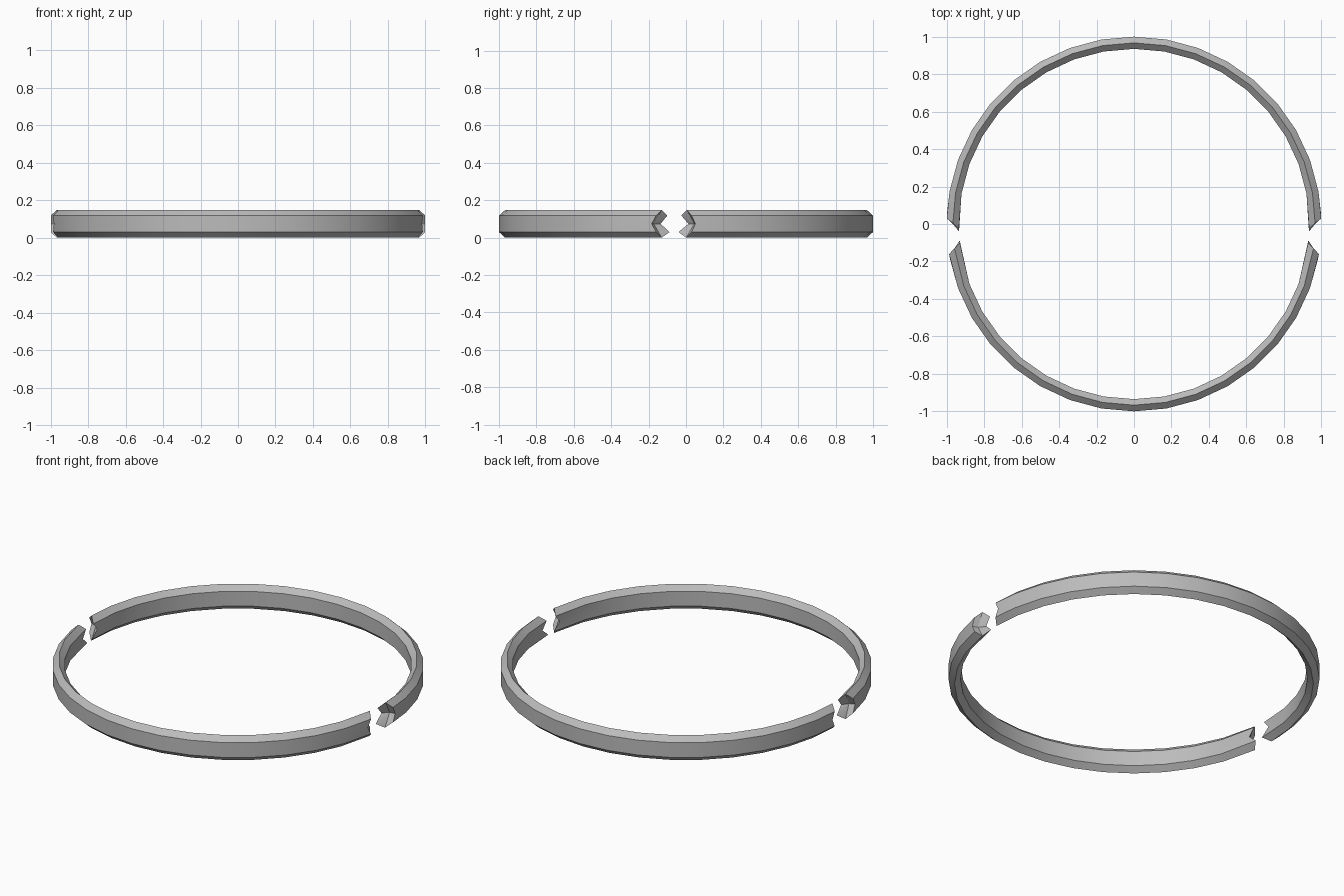
import bpy, bmesh, math

cube = bpy.data.objects.get("Cube")
if cube:
    bpy.data.objects.remove(cube, do_unlink=True)

steel = bpy.data.materials.new("brushed grey metal")
steel.use_nodes = True
GREY = (0.5, 0.5, 0.5, 1)
steel.diffuse_color = GREY
steel.node_tree.nodes["Principled BSDF"].inputs["Base Color"].default_value = GREY

# Bar cross-section (radius, height): ridge, outer wall, keel, inner wall
TOP, HIGH, MID, LOW = 0.148, 0.118, 0.074, 0.03
OUTER, RIDGE, INNER = 1.0, 0.967, 0.935
PROFILE = [(RIDGE, TOP), (OUTER, HIGH), (OUTER, MID), (OUTER, LOW),
           (RIDGE, 0), (INNER, LOW), (INNER, MID), (INNER, HIGH)]


def on_circle(r, y):
    return math.sqrt(r * r - y * y)


def half_ring(name, angles, end_y, centre_y):
    """Sweep one quarter along the angles, close it with a notched, recessed end, mirror it."""
    bm = bmesh.new()
    loops = []
    for a in angles:
        c, s = math.cos(math.radians(a)), math.sin(math.radians(a))
        loops.append([bm.verts.new((r * c, r * s, z)) for r, z in PROFILE])
    # Broken end: each profile corner stops at its own depth
    loops.append([bm.verts.new((on_circle(r, y), y, z))
                  for (r, z), y in zip(PROFILE, end_y)])
    n = len(PROFILE)
    for a, b in zip(loops, loops[1:]):
        for i in range(n):
            j = (i + 1) % n
            bm.faces.new((a[i], a[j], b[j], b[i]))
    centre = bm.verts.new((on_circle(RIDGE, centre_y), centre_y, MID))
    for i in range(n):
        bm.faces.new((loops[-1][i], loops[-1][(i + 1) % n], centre))
    # Snap the mirror seam exactly onto the centre plane
    for v in loops[0]:
        v.co.x = 0
    bmesh.ops.recalc_face_normals(bm, faces=bm.faces)
    # An open sweep can be flipped: the outer wall must face outward
    bm.faces.ensure_lookup_table()
    wall = bm.faces[1]
    if wall.normal.y * wall.calc_center_median().y < 0:
        bmesh.ops.reverse_faces(bm, faces=bm.faces)
    mesh = bpy.data.meshes.new(name)
    bm.to_mesh(mesh)
    bm.free()
    mesh.materials.append(steel)
    obj = bpy.data.objects.new(name, mesh)
    bpy.context.collection.objects.link(obj)
    mirror = obj.modifiers.new("mirror", "MIRROR")
    mirror.use_clip = True
    bpy.ops.object.select_all(action="DESELECT")
    obj.select_set(True)
    bpy.context.view_layer.objects.active = obj
    bpy.ops.object.modifier_apply(modifier=mirror.name)
    bpy.ops.object.shade_smooth_by_angle(angle=math.radians(30))
    return obj


# Rear arc, slightly longer than a half circle
half_ring("rear_ring_half", range(90, 0, -10),
          [0.005, 0.03, 0.05, 0.03, 0.0, -0.04, 0.013, -0.025], 0.045)

# Front arc
half_ring("front_ring_half", range(-90, -10, 10),
          [-0.13, -0.16, -0.184, -0.16, -0.13, -0.088, -0.136, -0.1], -0.172)
